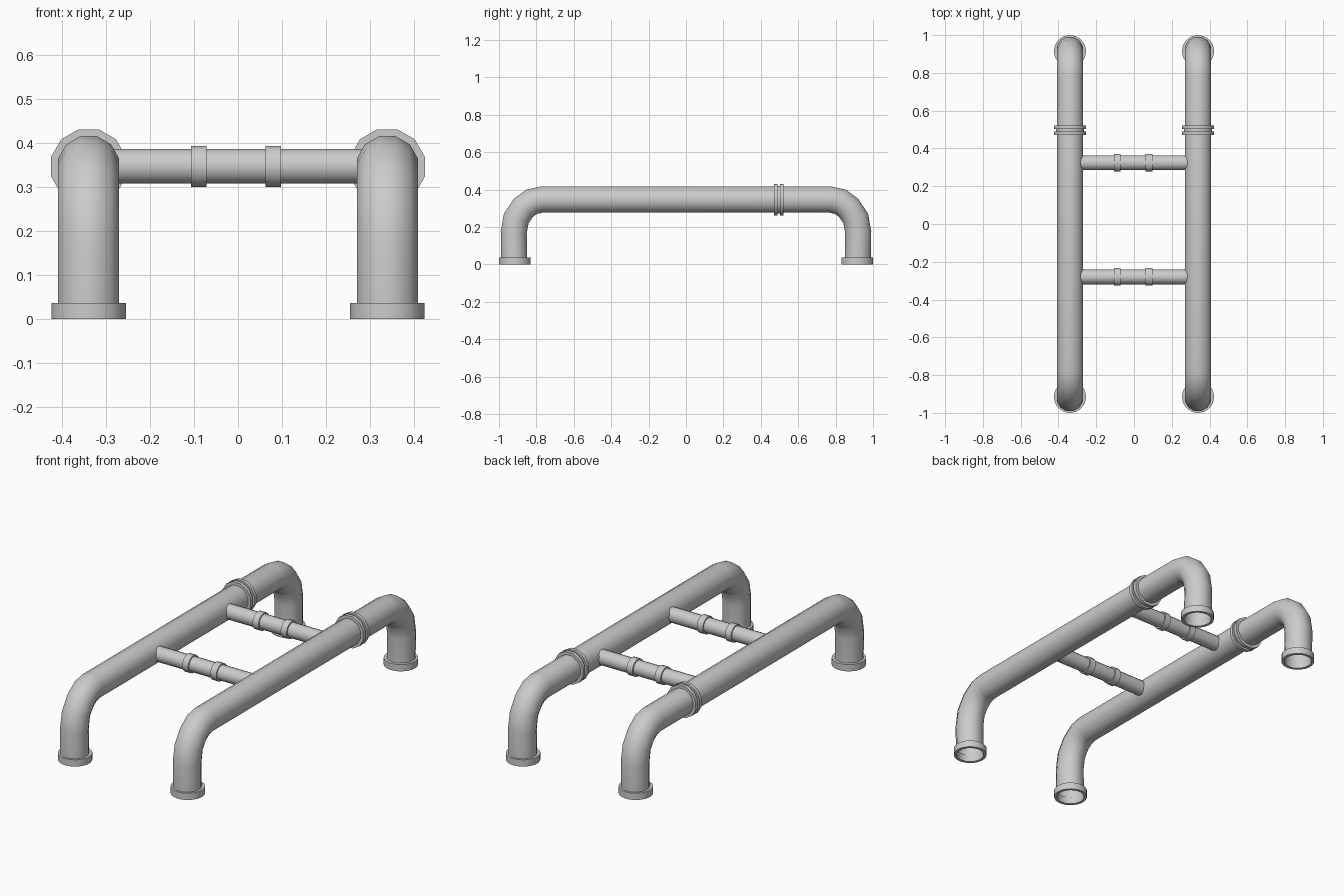
import bpy, bmesh, math
from mathutils import Vector, Matrix

if "Cube" in bpy.data.objects:
    bpy.data.objects.remove(bpy.data.objects["Cube"])

RAIL_X, RAIL_Z = 0.339, 0.346


def finish(name, bm):
    bmesh.ops.recalc_face_normals(bm, faces=bm.faces)
    me = bpy.data.meshes.new(name)
    bm.to_mesh(me)
    bm.free()
    ob = bpy.data.objects.new(name, me)
    bpy.context.collection.objects.link(ob)
    bpy.ops.object.select_all(action='DESELECT')
    ob.select_set(True)
    bpy.context.view_layer.objects.active = ob
    bpy.ops.object.shade_smooth_by_angle(angle=math.radians(40))
    return ob


def bridge(bm, rings, closed=False):
    n = len(rings[0])
    pairs = list(zip(rings, rings[1:])) + ([(rings[-1], rings[0])] if closed else [])
    for a, b in pairs:
        for i in range(n):
            j = (i + 1) % n
            bm.faces.new((a[i], a[j], b[j], b[i]))


def lathe(name, profile, loc, axis, sides=12, closed=True):
    """Spin (radius, height) points about an axis, flat side up."""
    bm = bmesh.new()
    rot = Vector(axis).to_track_quat('Z', 'Y').to_matrix().to_4x4()
    m = Matrix.Translation(loc) @ rot
    rings = []
    for r, h in profile:
        ang = [(i + 0.5) * 2 * math.pi / sides for i in range(sides)]
        rings.append([bm.verts.new(m @ Vector((r * math.cos(a), r * math.sin(a), h))) for a in ang])
    bridge(bm, rings, closed)
    return finish(name, bm)


def bent_pipe(name, x, path, radius, sides=12):
    """Sweep a circle along (y, z) points with mitred joints."""
    bm = bmesh.new()
    pts = [Vector((x, y, z)) for y, z in path]
    side = Vector((1, 0, 0))
    rings = []
    for k, p in enumerate(pts):
        a = (p - pts[k - 1]).normalized() if k else (pts[1] - p).normalized()
        b = (pts[k + 1] - p).normalized() if k < len(pts) - 1 else a
        t = (a + b).normalized()
        up, miter = side.cross(t), 1 / max(0.5, t.dot(a))
        rings.append([bm.verts.new(p + radius * (side * math.cos(q) + up * math.sin(q) * miter))
                      for q in [(i + 0.5) * 2 * math.pi / sides for i in range(sides)]])
    bridge(bm, rings)
    return finish(name, bm)


# half of the rail path, foot to straight
bend = [(-0.918, 0.012), (-0.921, 0.17), (-0.908, 0.245), (-0.87, 0.302), (-0.825, 0.335), (-0.775, RAIL_Z)]
path = bend + [(-y, z) for y, z in reversed(bend)]

for s, tag in ((-1, "left"), (1, "right")):
    x = s * RAIL_X
    bent_pipe("rail_pipe_" + tag, x, path, 0.0718)
    # double-lipped coupling
    lathe("coupling_" + tag,
          [(0.068, -0.026), (0.088, -0.026), (0.088, -0.007), (0.077, -0.007),
           (0.077, 0.007), (0.088, 0.007), (0.088, 0.026), (0.068, 0.026)],
          (x, 0.496, RAIL_Z), (0, 1, 0))
    # open foot collars
    for y, end in ((-0.915, "front"), (0.915, "back")):
        lathe(f"foot_collar_{tag}_{end}",
              [(0.07, 0), (0.085, 0), (0.085, 0.037), (0.068, 0.037)],
              (x, y, 0), (0, 0, 1), sides=24)

# cross bars with two sleeves each
for y, tag in ((-0.28, "front"), (0.324, "back")):
    lathe("cross_bar_" + tag, [(0.04, -0.285), (0.04, 0.285)],
          (0, y, RAIL_Z + 0.001), (1, 0, 0), sides=16, closed=False)
    for x, side in ((-0.089, "left"), (0.08, "right")):
        lathe(f"bar_sleeve_{tag}_{side}",
              [(0.038, -0.018), (0.0475, -0.018), (0.0475, 0.018), (0.038, 0.018)],
              (x, y, RAIL_Z + 0.001), (1, 0, 0), sides=16)
